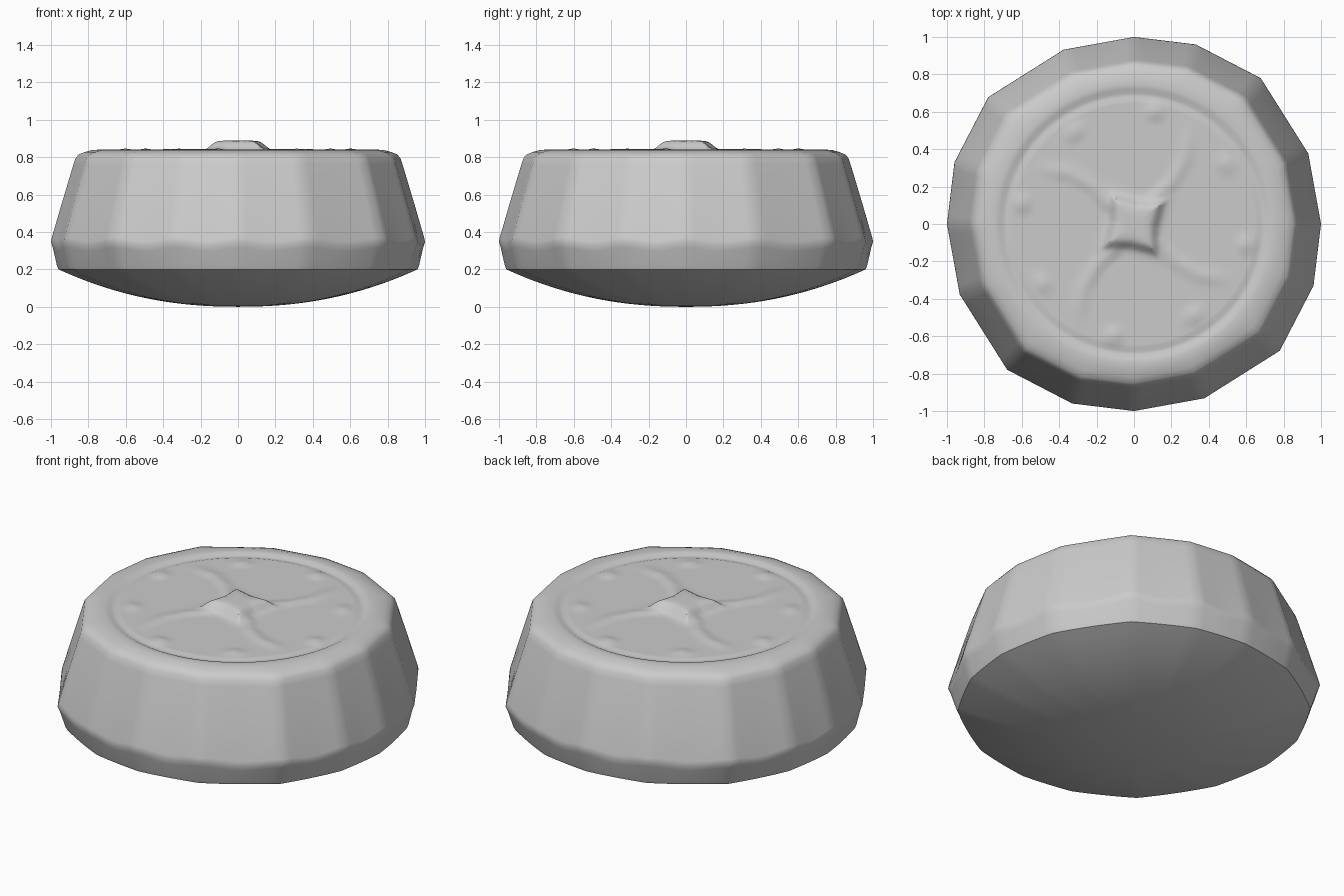
import bpy, bmesh, math
from mathutils import Vector

if "Cube" in bpy.data.objects:
    bpy.data.objects.remove(bpy.data.objects["Cube"])

SUB = 8                     # points along each facet
# corners of one quarter of the faceted outline: angle, radius (repeats four times)
QUARTER = [(0, 1.0), (22, 1.005), (49, 1.033), (71, 1.015)]


def outline():
    """Faceted outline points, each with a 0..1 closeness to a corner."""
    corners = [Vector((r * math.cos(math.radians(a + 90 * q)),
                       r * math.sin(math.radians(a + 90 * q))))
               for q in range(4) for a, r in QUARTER]
    pts = []
    for i, c in enumerate(corners):
        n = corners[(i + 1) % len(corners)]
        for k in range(SUB):
            t = k / SUB
            pts.append((c.lerp(n, t), 0.5 + 0.5 * math.cos(2 * math.pi * t)))
    return pts


def ease(t):
    t = max(0.0, min(1.0, t))
    return t * t * (3 - 2 * t)


def spin(p, q):
    x, y = p
    for _ in range(q):
        x, y = -y, x
    return Vector((x, y))


# low studs and curved spokes on the top, repeated around the centre
STUDS = [spin(p, q) for q in range(4) for p in ((0.11, 0.60), (0.49, 0.32))]
SPOKE = [(0.11, 0.14), (0.2, 0.22), (0.27, 0.34), (0.31, 0.54)]
SPOKES = [[spin(p, q) for p in SPOKE] for q in range(4)]


def seg_dist(p, a, b):
    d = b - a
    t = max(0.0, min(1.0, (p - a).dot(d) / d.length_squared))
    return (p - a - d * t).length


def relief(p):
    h = 0.0
    for s in STUDS:
        h += 0.012 * ease(1 - (p - s).length / 0.075)
    for path in SPOKES:
        d = min(seg_dist(p, a, b) for a, b in zip(path, path[1:]))
        h += 0.009 * ease(1 - d / 0.06) * ease((0.66 - p.length) / 0.2)
    # square knob with pulled-out corners
    a = math.radians(8)
    u = abs(p.x * math.cos(a) - p.y * math.sin(a))
    v = abs(p.x * math.sin(a) + p.y * math.cos(a))
    d = max(u, v) - 0.12 * min(u, v)
    h += 0.035 * ease((0.145 - d) / 0.06) + 0.02 * ease((0.19 - d) / 0.15)
    return h


# side profile: scale, z, roundness (0 faceted .. 1 circle), edge waviness
profile = [(0.96 * k / 16, 0.2 * (k / 16) ** 2.2, 0.4, 0) for k in range(1, 17)]
profile += [(0.968, 0.22, 0.35, 0), (0.99, 0.31, 0.1, 0.02), (1.0, 0.34, 0, 0.02),
            (0.995, 0.365, 0, 0.02), (0.94, 0.56, 0, 0), (0.88, 0.76, 0, 0),
            (0.868, 0.795, 0, 0), (0.85, 0.815, 0.1, 0), (0.82, 0.827, 0.3, 0),
            (0.78, 0.838, 0.7, 0), (0.745, 0.84, 1, 0), (0.72, 0.838, 1, 0),
            (0.70, 0.828, 1, 0), (0.68, 0.828, 1, 0)]
profile += [(0.66 * k / 40, 0.834, 1, 0) for k in range(40, 0, -1)]

# body: faceted shell, domed base and relief top
bm = bmesh.new()
rings = []
for i, (s, z, rnd, wave) in enumerate(profile):
    ring = []
    for p, near in outline():
        q = p.lerp(p.normalized(), rnd) * s
        top = relief(q) if z > 0.82 and s < 0.75 else 0
        ring.append(bm.verts.new((q.x, q.y, z + wave * (near - 0.7) + top)))
    rings.append(ring)
for r0, r1 in zip(rings, rings[1:]):
    for j in range(len(r0)):
        k = (j + 1) % len(r0)
        bm.faces.new((r0[j], r0[k], r1[k], r1[j]))
bottom = bm.verts.new((0, 0, 0))
peak = bm.verts.new((0, 0, 0.834 + relief(Vector((0, 0)))))
for centre, ring in ((bottom, rings[0]), (peak, rings[-1])):
    for j in range(len(ring)):
        bm.faces.new((centre, ring[j], ring[(j + 1) % len(ring)]))
bmesh.ops.recalc_face_normals(bm, faces=bm.faces)
mesh = bpy.data.meshes.new("faceted_body")
bm.to_mesh(mesh)
bm.free()
body = bpy.data.objects.new("faceted_body", mesh)
bpy.context.collection.objects.link(body)
bpy.context.view_layer.objects.active = body
body.select_set(True)
bpy.ops.object.shade_smooth_by_angle(angle=math.radians(35))
